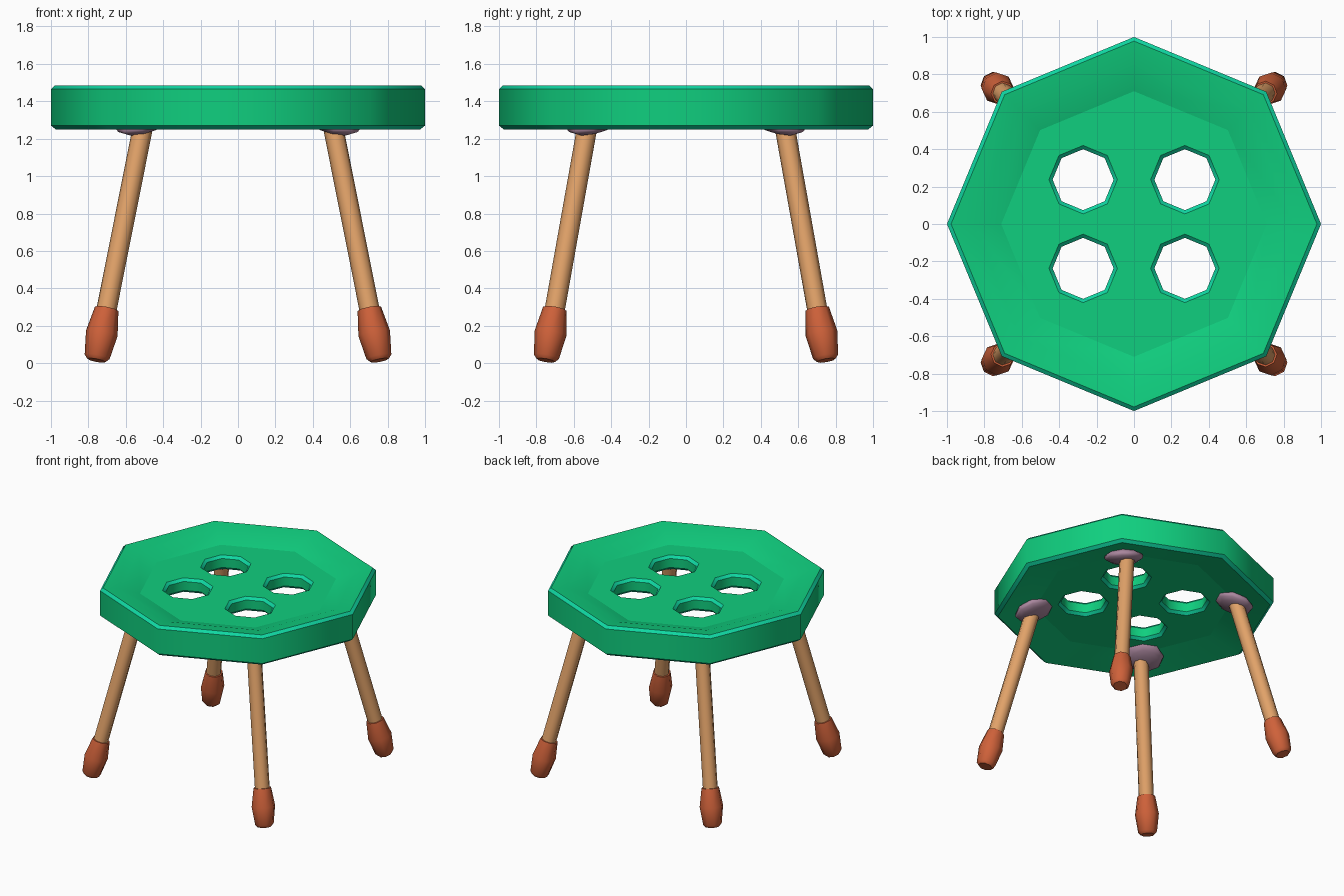
import bpy, bmesh, math
from mathutils import Vector, Matrix

if "Cube" in bpy.data.objects:
    bpy.data.objects.remove(bpy.data.objects["Cube"])


def material(name, rgb):
    m = bpy.data.materials.new(name)
    m.diffuse_color = (*rgb, 1)
    m.use_nodes = True
    m.node_tree.nodes["Principled BSDF"].inputs["Base Color"].default_value = m.diffuse_color
    return m


green = material("green", (0.005, 0.62, 0.21))
teal = material("teal edge", (0.005, 0.68, 0.36))
tan = material("tan wood", (0.75, 0.36, 0.14))
rust = material("rust", (0.62, 0.12, 0.042))
mauve = material("mauve", (0.40, 0.24, 0.34))


def lathe(name, profile, mats, sides=8, matrix=Matrix()):
    """Closed solid from (radius, height) rings, capped at both ends."""
    bm = bmesh.new()
    rings = []
    for r, z in profile:
        rings.append([bm.verts.new((r * math.cos(2 * math.pi * i / sides),
                                    r * math.sin(2 * math.pi * i / sides), z))
                      for i in range(sides)])
    for a, b in zip(rings, rings[1:]):
        for i in range(sides):
            j = (i + 1) % sides
            bm.faces.new((a[i], a[j], b[j], b[i]))
    bm.faces.new(rings[0][::-1])
    bm.faces.new(rings[-1])
    bm.transform(matrix)
    bmesh.ops.recalc_face_normals(bm, faces=bm.faces)
    mesh = bpy.data.meshes.new(name)
    bm.to_mesh(mesh)
    bm.free()
    for m in mats:
        mesh.materials.append(m)
    for p in mesh.polygons:
        p.use_smooth = True
    ob = bpy.data.objects.new(name, mesh)
    bpy.context.collection.objects.link(ob)
    return ob


# Seat: octagon with bevelled rim, dished on both sides
seat = lathe("seat", [(0.71, 1.31), (0.975, 1.25), (1, 1.27), (1, 1.465),
                      (0.978, 1.485), (0.86, 1.468), (0.71, 1.42)], [green, teal])

# Four chamfered octagonal holes
for sx in (-1, 1):
    for sy in (-1, 1):
        cutter = lathe("hole_cutter", [(0.213, 1.28), (0.163, 1.33), (0.163, 1.40), (0.213, 1.45)],
                       [green, teal], matrix=Matrix.Translation((0.272 * sx, 0.237 * sy, 0)))
        mod = seat.modifiers.new("hole", 'BOOLEAN')
        mod.operation = 'DIFFERENCE'
        mod.solver = 'EXACT'
        mod.object = cutter
        bpy.context.view_layer.objects.active = seat
        bpy.ops.object.modifier_apply(modifier=mod.name)
        bpy.data.objects.remove(cutter)

# Teal chamfers, sharp horizontal edges, smooth round the sides
bm = bmesh.new()
bm.from_mesh(seat.data)
for f in bm.faces:
    f.smooth = True
    f.material_index = 1 if 0.5 < abs(f.normal.z) < 0.86 else 0
for e in bm.edges:
    level = abs(e.verts[0].co.z - e.verts[1].co.z) < 1e-3
    e.smooth = not (level and e.calc_face_angle(0) > math.radians(12.5))
    if level and abs(e.verts[0].co.z - 1.468) < 2e-3 and e.verts[0].co.xy.length < 0.9:
        e.smooth = True
bm.to_mesh(seat.data)
bm.free()

# Legs with feet and mounting pads
for sx, side in ((-1, "left"), (1, "right")):
    for sy, end in ((-1, "front"), (1, "back")):
        foot = Vector((0.757 * sx, 0.75 * sy, 0.015))
        top = Vector((0.505 * sx, 0.525 * sy, 1.28))
        axis = top - foot
        place = Matrix.Translation(foot) @ axis.to_track_quat('Z', 'Y').to_matrix().to_4x4()
        lathe(f"{end}_{side}_leg", [(0.054, 0.2), (0.054, axis.length)], [tan], matrix=place)
        shoe = lathe(f"{end}_{side}_foot", [(0.05, 0), (0.068, 0.02), (0.086, 0.15), (0.064, 0.285)],
                     [rust], matrix=place)
        # pad lies on the sloping underside
        slope = Vector((sx * 0.22, sy * 0.22, 1)).to_track_quat('Z', 'Y').to_matrix().to_4x4()
        disc = [(0.14 * math.cos(a), 0.05 * math.sin(a))
                for a in (math.radians(d) for d in (-70, -45, -20, 0, 20, 45, 70))]
        lathe(f"{end}_{side}_pad", disc, [mauve],
              matrix=Matrix.Translation((0.515 * sx, 0.5 * sy, 1.28)) @ slope)

# Keep cap edges of the legs and feet crisp
for ob in bpy.data.objects:
    ob.select_set(ob.name.endswith(("_leg", "_foot")))
    if ob.select_get():
        bpy.context.view_layer.objects.active = ob
bpy.ops.object.shade_smooth_by_angle(angle=math.radians(50))
